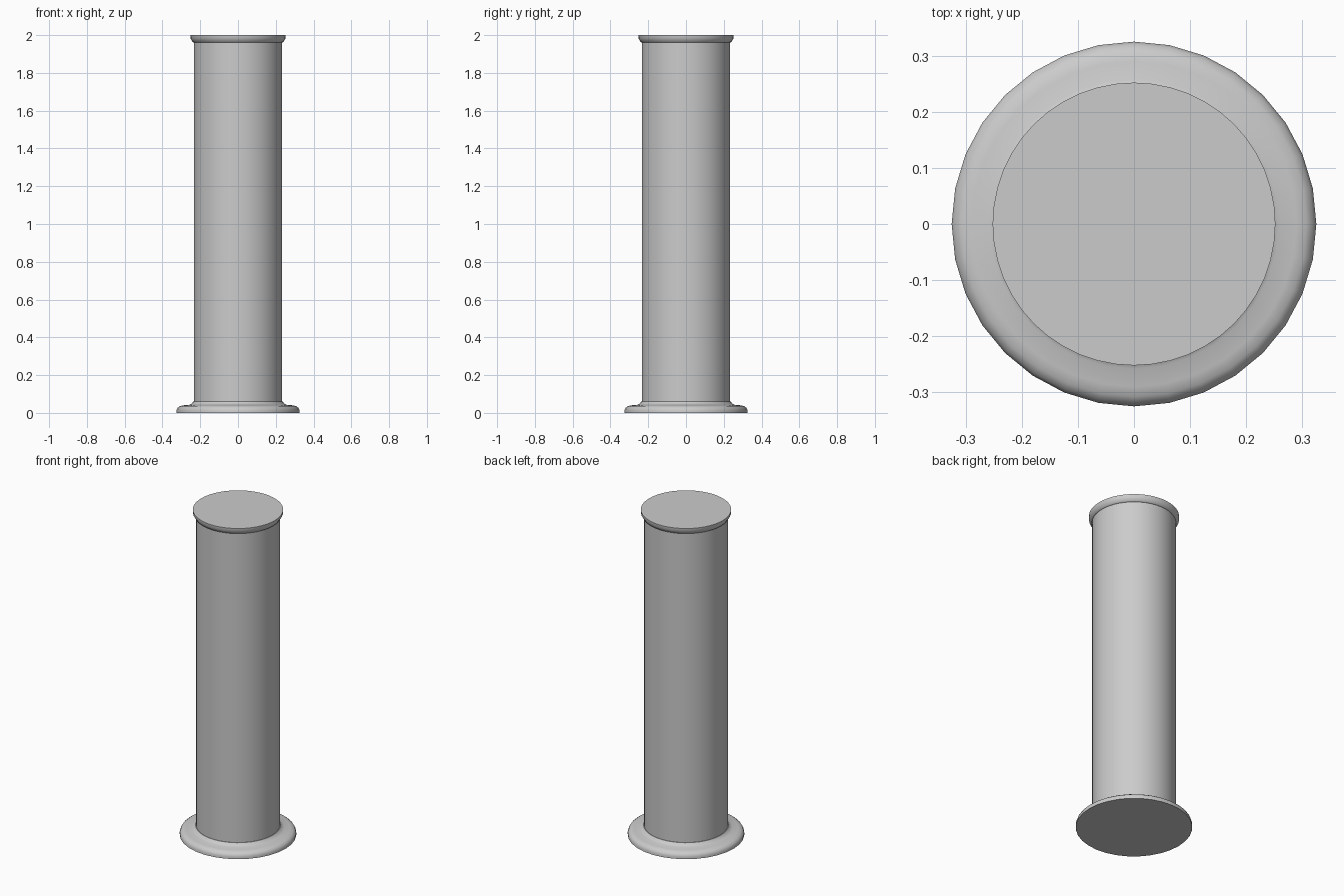
import bpy
import bmesh
from math import cos, sin, tau, radians

if "Cube" in bpy.data.objects:
    bpy.data.objects.remove(bpy.data.objects["Cube"], do_unlink=True)

grey = bpy.data.materials.new("light_grey")
grey.use_nodes = True
COLOUR = (0.6, 0.6, 0.6, 1)
grey.diffuse_color = COLOUR
grey.node_tree.nodes["Principled BSDF"].inputs["Base Color"].default_value = COLOUR


def turned(name, profile, sides=32):
    """Solid of revolution from (radius, height) points, capped at both ends."""
    bm = bmesh.new()
    rings = [[bm.verts.new((r * cos(tau * i / sides), r * sin(tau * i / sides), z))
              for i in range(sides)] for r, z in profile]
    for low, high in zip(rings, rings[1:]):
        for i in range(sides):
            j = (i + 1) % sides
            bm.faces.new((low[i], low[j], high[j], high[i]))
    bm.faces.new(rings[0][::-1])
    bm.faces.new(rings[-1])
    mesh = bpy.data.meshes.new(name)
    bm.to_mesh(mesh)
    bm.free()
    mesh.materials.append(grey)
    obj = bpy.data.objects.new(name, mesh)
    bpy.context.collection.objects.link(obj)
    bpy.ops.object.select_all(action="DESELECT")
    obj.select_set(True)
    bpy.context.view_layer.objects.active = obj
    bpy.ops.object.shade_smooth_by_angle(angle=radians(40))
    return obj


# Rounded foot with a small fillet up to the shaft
turned("base_flange", [(0.325, 0), (0.325, 0.015), (0.32, 0.027), (0.308, 0.036),
                       (0.29, 0.04), (0.258, 0.043), (0.245, 0.049), (0.237, 0.06)])

# Plain round column
turned("shaft", [(0.234, 0.03), (0.234, 1.98)], 48)

# Flared lip with a flat top
turned("top_collar", [(0.234, 1.96), (0.241, 1.964), (0.246, 1.974),
                      (0.251, 1.982), (0.252, 2)], 48)
